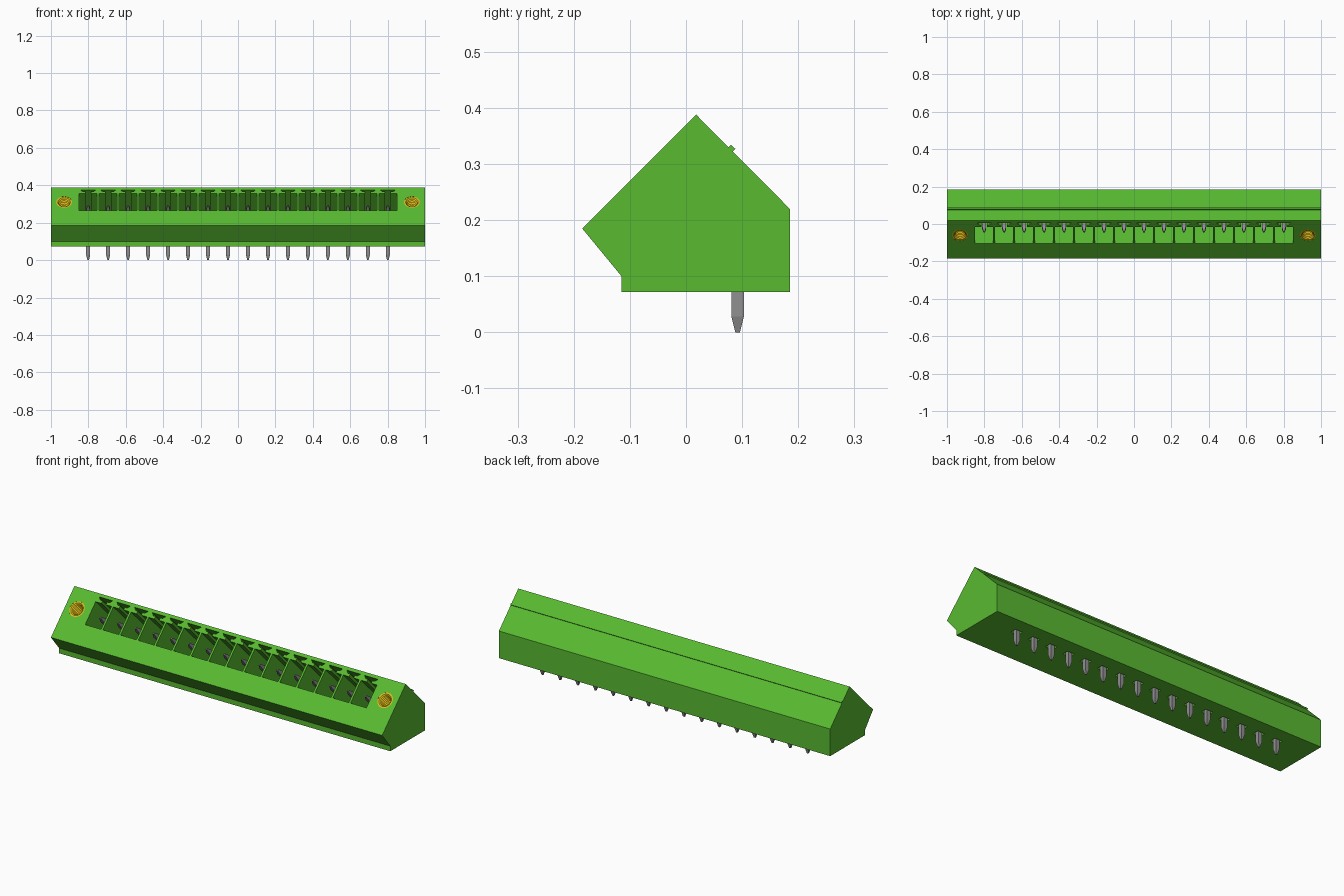
import bpy, bmesh, math
from mathutils import Matrix, Vector

if "Cube" in bpy.data.objects:
    bpy.data.objects.remove(bpy.data.objects["Cube"])

COUNT, PITCH = 16, 0.1068
XS = [(i - (COUNT - 1) / 2) * PITCH for i in range(COUNT)]
# Frame of the sloped mating face: x along, y up the slope, z outward
FACE = Matrix.Translation((0, -0.06, 0.31)) @ Matrix.Rotation(math.radians(45), 4, 'X')


def material(name, rgb, metallic=0.0):
    m = bpy.data.materials.new(name)
    m.use_nodes = True
    m.diffuse_color = (*rgb, 1)
    bsdf = m.node_tree.nodes["Principled BSDF"]
    bsdf.inputs["Base Color"].default_value = (*rgb, 1)
    bsdf.inputs["Roughness"].default_value = 0.5
    return m


GREEN = material("green plastic", (0.098, 0.49, 0.03))
STEEL = material("grey metal", (0.28, 0.28, 0.28))
BRASS = material("yellow brass", (0.75, 0.51, 0.01))


def finish(name, bm, mat):
    bmesh.ops.recalc_face_normals(bm, faces=bm.faces)
    me = bpy.data.meshes.new(name)
    bm.to_mesh(me)
    bm.free()
    me.materials.append(mat)
    ob = bpy.data.objects.new(name, me)
    bpy.context.collection.objects.link(ob)
    return ob


def loft(bm, rings, caps=True):
    """Skin a list of equal-length point rings."""
    vs = [[bm.verts.new(p) for p in r] for r in rings]
    n = len(vs[0])
    for a, b in zip(vs, vs[1:]):
        for i in range(n):
            j = (i + 1) % n
            bm.faces.new((a[i], a[j], b[j], b[i]))
    if caps:
        bm.faces.new(vs[0])
        bm.faces.new(vs[-1])


def extrude_x(bm, profile, x0, x1):
    loft(bm, [[(x, y, z) for y, z in profile] for x in (x0, x1)])


# Housing: extruded side profile
bm = bmesh.new()
extrude_x(bm, [(-0.185, 0.185), (-0.115, 0.1), (-0.115, 0.072),
               (0.185, 0.072), (0.185, 0.22), (0.018, 0.388)], -1, 1)
housing = finish("housing", bm, GREEN)

# Cutter: keyed contact pockets, bottom pin holes and insert bores
bm = bmesh.new()
half = [(0.048, -0.064), (0.048, 0.064), (0.014, 0.064),
        (0.014, 0.079), (0.028, 0.079), (0.041, 0.093)]
outline = half + [(-x, y) for x, y in reversed(half)]
for cx in XS:
    loft(bm, [[FACE @ Vector((cx + x, y, d)) for x, y in outline] for d in (-0.17, 0.03)])
    hole = [(-0.022, -0.017), (0.022, -0.017), (0.022, 0.017), (-0.022, 0.017)]
    loft(bm, [[(cx + x, 0.092 + y, z) for x, y in hole] for z in (0.05, 0.11)])
for cx in (-0.93, 0.93):
    circle = [(0.042 * math.cos(a * math.pi / 16), 0.042 * math.sin(a * math.pi / 16))
              for a in range(32)]
    loft(bm, [[FACE @ Vector((cx + x, y, d)) for x, y in circle] for d in (-0.11, 0.03)])
cutter = finish("pocket_cutter", bm, GREEN)
cutter.hide_render = True
mod = housing.modifiers.new("pockets", 'BOOLEAN')
mod.operation = 'DIFFERENCE'
mod.solver = 'EXACT'
mod.object = cutter
bpy.context.view_layer.objects.active = housing
bpy.ops.object.modifier_apply(modifier=mod.name)
bpy.data.objects.remove(cutter)

# Latch ridge along the rear slope
bm = bmesh.new()
extrude_x(bm, [(0.070, 0.325), (0.080, 0.334), (0.088, 0.327), (0.078, 0.317)], -1, 1)
finish("latch_ridge", bm, GREEN)

# Bent contact pins: square section, pointed at both ends
bm = bmesh.new()
s = math.sqrt(0.5)
# (y, z), cross direction in the yz plane, half width there, half width in x
path = [((-0.042, 0.292), (s, s), 0.004, 0.004),
        ((-0.020, 0.270), (s, s), 0.011, 0.011),
        ((0.092, 0.158), (math.cos(math.pi / 8), math.sin(math.pi / 8)), 0.0119, 0.011),
        ((0.092, 0.028), (1, 0), 0.011, 0.011),
        ((0.092, 0.0), (1, 0), 0.004, 0.004)]
rings = []
for (y, z), (dy, dz), h, w in path:
    rings.append([(XS[0] + sx * w, y + sy * h * dy, z + sy * h * dz)
                  for sx, sy in ((-1, -1), (1, -1), (1, 1), (-1, 1))])
loft(bm, rings)
pins = finish("contact_pins", bm, STEEL)
arr = pins.modifiers.new("row", 'ARRAY')
arr.count = COUNT
arr.use_relative_offset = False
arr.use_constant_offset = True
arr.constant_offset_displace = (PITCH, 0, 0)

# Threaded brass inserts: lathed ring with a ridged bore
profile = [(0.0421, -0.108), (0.0421, -0.001), (0.034, -0.001)]
for k in range(8):
    profile += [(0.027, -0.007 - 0.012 * k), (0.034, -0.013 - 0.012 * k)]
profile.append((0.002, -0.104))
for side, cx in (("right", -0.93), ("left", 0.93)):
    bm = bmesh.new()
    loft(bm, [[FACE @ Vector((cx + r * math.cos(a * math.pi / 16), r * math.sin(a * math.pi / 16), d))
               for a in range(32)] for r, d in profile])
    ob = finish(side + "_threaded_insert", bm, BRASS)
    bpy.ops.object.select_all(action='DESELECT')
    ob.select_set(True)
    bpy.context.view_layer.objects.active = ob
    bpy.ops.object.shade_smooth_by_angle(angle=math.radians(30))
